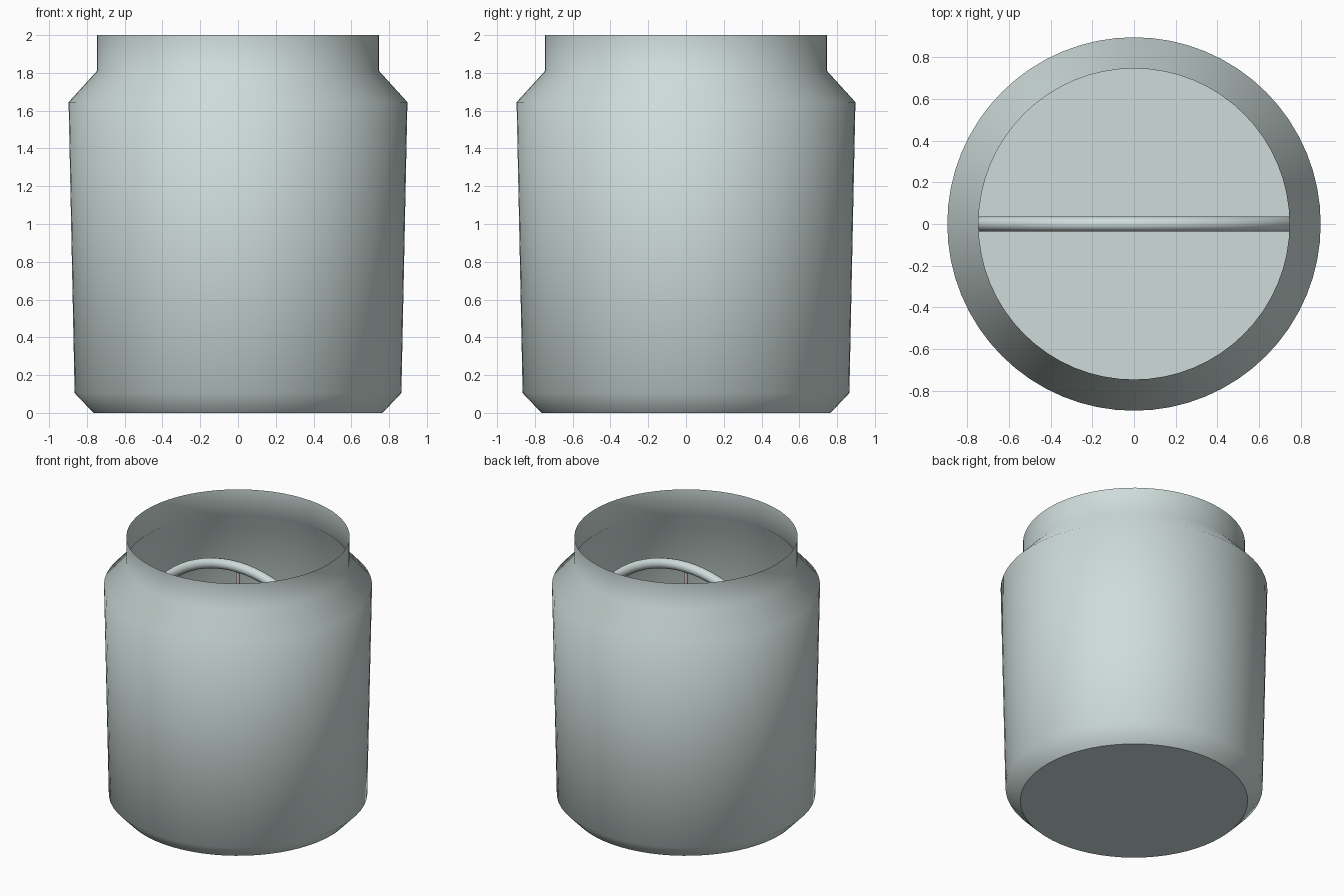
import bpy, bmesh, math
from mathutils import Vector

if "Cube" in bpy.data.objects:
    bpy.data.objects.remove(bpy.data.objects["Cube"])


def material(name, color):
    m = bpy.data.materials.new(name)
    m.diffuse_color = (*color, 1)
    m.use_nodes = True
    m.node_tree.nodes["Principled BSDF"].inputs["Base Color"].default_value = m.diffuse_color
    return m


def finish(bm, name, mat, angle):
    bmesh.ops.recalc_face_normals(bm, faces=bm.faces)
    me = bpy.data.meshes.new(name)
    bm.to_mesh(me)
    bm.free()
    ob = bpy.data.objects.new(name, me)
    bpy.context.collection.objects.link(ob)
    me.materials.append(mat)
    bpy.ops.object.select_all(action='DESELECT')
    ob.select_set(True)
    bpy.context.view_layer.objects.active = ob
    bpy.ops.object.shade_smooth_by_angle(angle=math.radians(angle))
    return ob


def bridge(bm, a, b):
    n = len(a)
    for i in range(n):
        bm.faces.new((a[i], a[(i + 1) % n], b[(i + 1) % n], b[i]))


def lathe(name, profile, mat, segments=64):
    """Thin open-topped shell with a flat floor."""
    bm = bmesh.new()
    rings = [[bm.verts.new((r * math.cos(math.tau * i / segments),
                            r * math.sin(math.tau * i / segments), z))
              for i in range(segments)] for r, z in profile]
    for a, b in zip(rings, rings[1:]):
        bridge(bm, a, b)
    bm.faces.new(rings[0][::-1])
    return finish(bm, name, mat, 46)


def tube(name, path, radius, mat, sides=12):
    """Round tube along a path lying in the xz plane."""
    bm = bmesh.new()
    rings = []
    for i, p in enumerate(path):
        t = (path[min(i + 1, len(path) - 1)] - path[max(i - 1, 0)]).normalized()
        side = Vector((0, 1, 0))
        up = t.cross(side)
        rings.append([bm.verts.new(p + radius * (math.cos(a) * side + math.sin(a) * up))
                      for a in (math.tau * k / sides for k in range(sides))])
    for a, b in zip(rings, rings[1:]):
        bridge(bm, a, b)
    bm.faces.new(rings[0])
    bm.faces.new(rings[-1])
    return finish(bm, name, mat, 40)


glass = material("pale_glass", (0.62, 0.72, 0.70))
wire = material("rod_grey", (0.62, 0.58, 0.58))

# Jar: chamfered foot, slightly flaring wall, shoulder and open neck
lathe("jar", [(0.765, 0), (0.865, 0.105), (0.897, 1.645),
              (0.747, 1.81), (0.747, 2.0)], glass)

# Arched bar inside the jar, ending at the walls
R, Z0 = 0.845, 0.93
arch = [Vector((R * math.cos(math.pi * i / 40), 0, Z0 + R * math.sin(math.pi * i / 40)))
        for i in range(41)]
tube("arched_bar", arch, 0.036, glass)

# Thin upright rod below the middle of the arch
tube("upright_rod", [Vector((0, 0, 0.01)), Vector((0, 0, Z0 + R))], 0.013, wire)
